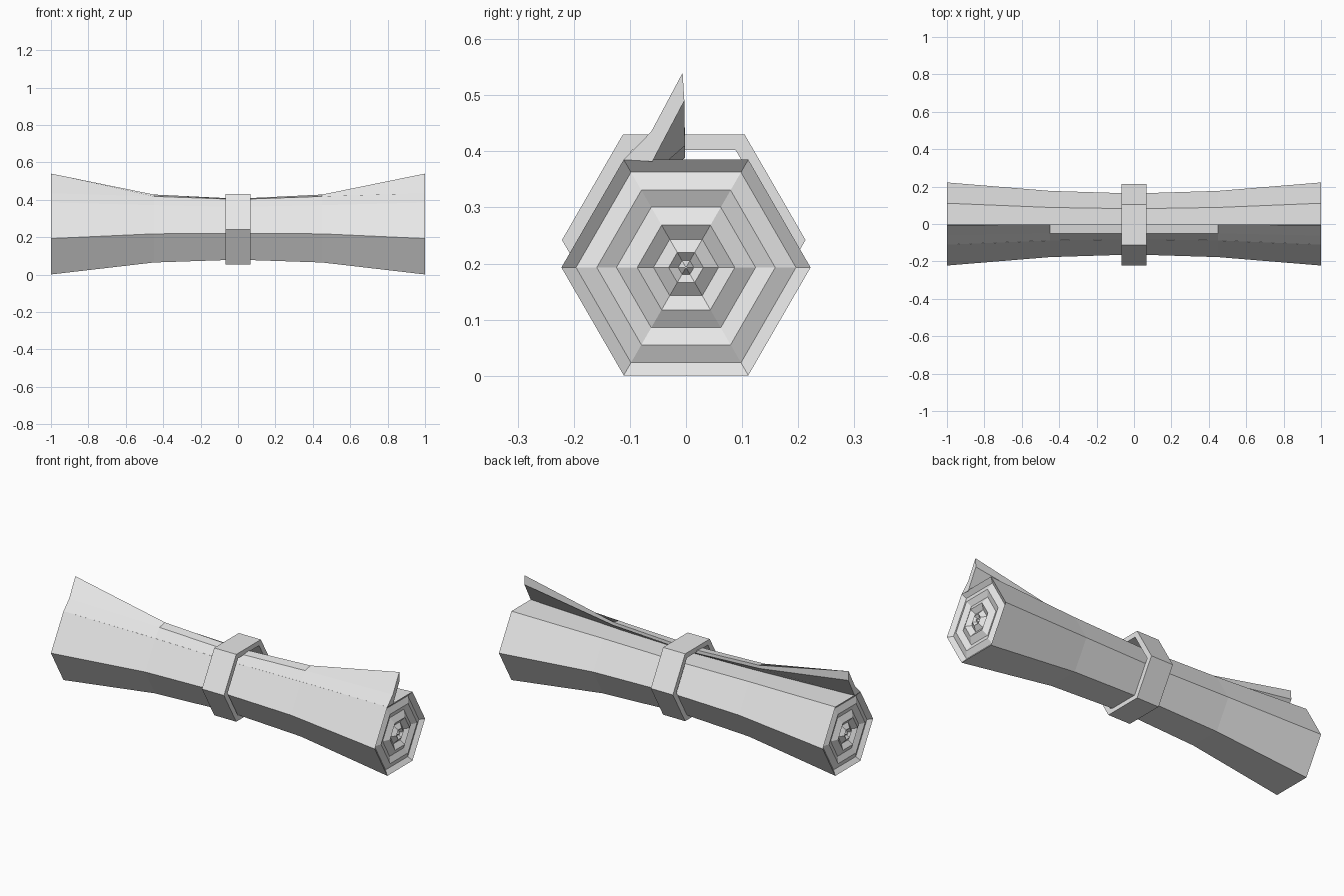
import bpy
import bmesh
import math

cube = bpy.data.objects.get("Cube")
if cube:
    bpy.data.objects.remove(cube, do_unlink=True)

paper = bpy.data.materials.new("light grey")
paper.use_nodes = True
grey = (0.8, 0.8, 0.8, 1)
paper.diffuse_color = grey
paper.node_tree.nodes["Principled BSDF"].inputs["Base Color"].default_value = grey


def hexagon(x, r, zc, yc=0.0):
    """Six points around the x axis, with corners at front and back."""
    angles = [math.radians(60 * i) for i in range(6)]
    return [(x, yc + r * math.cos(a), zc + r * math.sin(a)) for a in angles]


def loft(name, sections, closed=False, caps=True):
    """Join matching cross-sections with flat faces."""
    bm = bmesh.new()
    loops = [[bm.verts.new(p) for p in s] for s in sections]
    n = len(loops[0])
    pairs = list(zip(loops, loops[1:]))
    if closed:
        pairs.append((loops[-1], loops[0]))
    for a, b in pairs:
        for i in range(n):
            j = (i + 1) % n
            bm.faces.new((a[i], a[j], b[j], b[i]))
    if caps and not closed:
        bm.faces.new(loops[0])
        bm.faces.new(loops[-1])
    bmesh.ops.recalc_face_normals(bm, faces=bm.faces)
    mesh = bpy.data.meshes.new(name)
    bm.to_mesh(mesh)
    bm.free()
    mesh.materials.append(paper)
    obj = bpy.data.objects.new(name, mesh)
    bpy.context.collection.objects.link(obj)
    return obj


# Rolled body: pinched hexagonal tube with rippled spiral-like ends
END_Z = 0.193
ripples = [(0.002, 0), (0.014, 0.015), (0.031, 0), (0.058, 0.02), (0.087, 0),
           (0.124, 0.02), (0.159, 0.005), (0.196, 0.02)]
body = [(1, 0.222, END_Z), (0.45, 0.177, 0.218), (0, 0.163, 0.221)]
left_half = [hexagon(1 - d, r, END_Z) for r, d in ripples]
left_half += [hexagon(*s) for s in body]
right_half = [[(-x, y, z) for x, y, z in s] for s in left_half[-2::-1]]
loft("rolled_sheet", left_half + right_half)

# Loose edge of the sheet, curling up towards both ends
# Each profile: root, bend, outer edge, inner edge, inner root
flap = [
    (1, [(-0.111, 0.385), (-0.062, 0.435), (-0.006, 0.54), (-0.003, 0.49), (-0.06, 0.382)]),
    (0.45, [(-0.088, 0.371), (-0.05, 0.418), (-0.002, 0.428), (-0.002, 0.41), (-0.05, 0.368)]),
    (0, [(-0.081, 0.362), (-0.05, 0.402), (-0.002, 0.406), (-0.002, 0.388), (-0.05, 0.359)]),
]
left_flap = [[(x, y, z) for y, z in pts] for x, pts in flap]
right_flap = [[(-x, y, z) for x, y, z in s] for s in left_flap[-2::-1]]
loft("loose_edge", left_flap + right_flap)

# Hexagonal band around the middle
W, BAND_Z, BAND_Y = 0.068, 0.242, -0.004
corners = [(-W, 0.217), (W, 0.217), (W, 0.185), (-W, 0.185)]
loft("band", [hexagon(x, r, BAND_Z, BAND_Y) for x, r in corners], closed=True)
